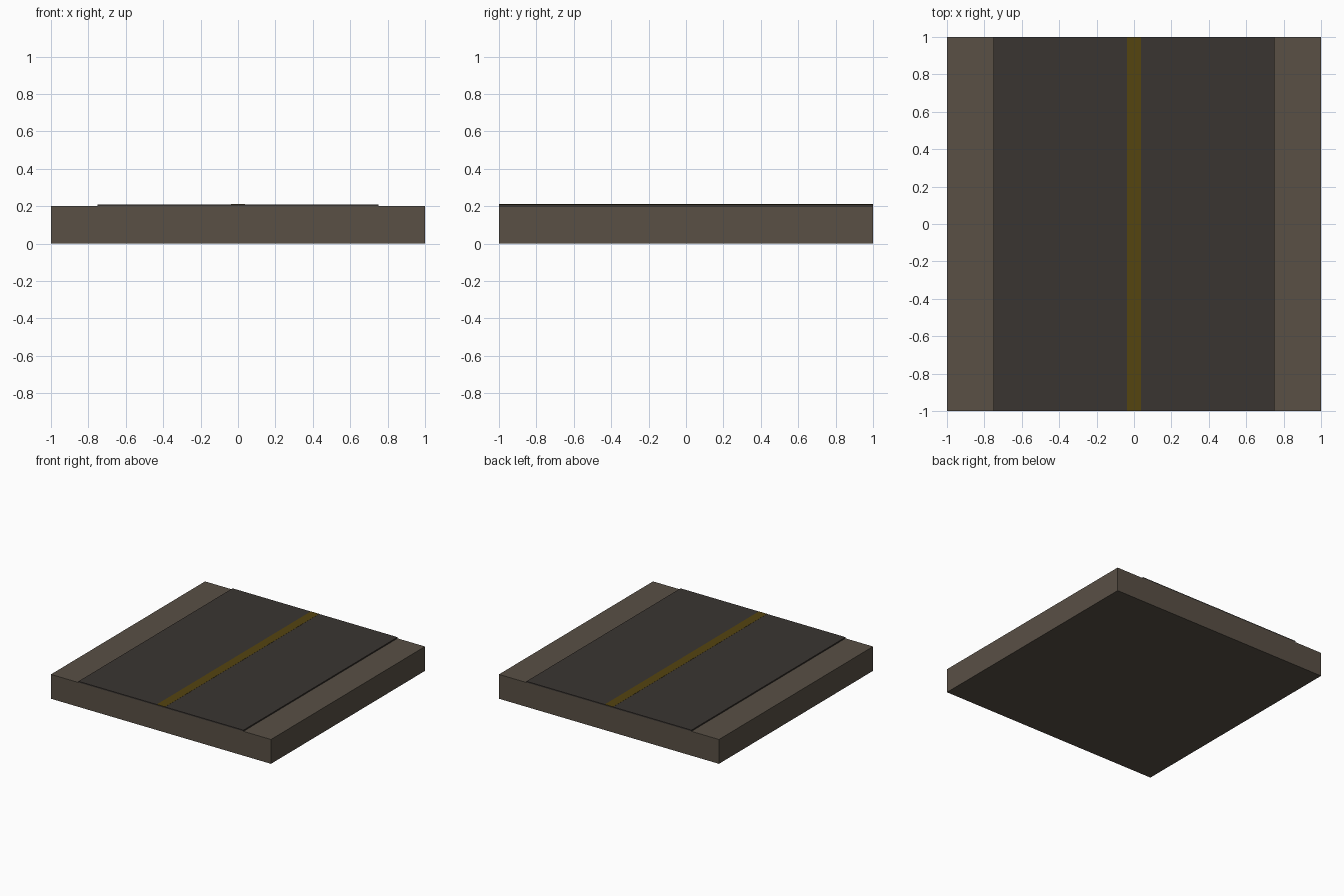
import bpy

if "Cube" in bpy.data.objects:
    bpy.data.objects.remove(bpy.data.objects["Cube"])


def slab(name, size_x, size_y, z0, z1, color):
    bpy.ops.mesh.primitive_cube_add(size=1, location=(0, 0, (z0 + z1) / 2))
    ob = bpy.context.object
    ob.name = name
    ob.scale = (size_x, size_y, z1 - z0)
    bpy.ops.object.transform_apply(location=False, rotation=False, scale=True)
    mat = bpy.data.materials.new(name + "_material")
    mat.diffuse_color = (*color, 1)
    mat.use_nodes = True
    mat.node_tree.nodes["Principled BSDF"].inputs["Base Color"].default_value = mat.diffuse_color
    ob.data.materials.append(mat)
    return ob


# Earth block under the road
slab("ground_base", 2.0, 2.0, 0.0, 0.2, (0.10, 0.08, 0.06))
# Thin asphalt layer running front to back
slab("road_surface", 1.5, 2.0, 0.2, 0.21, (0.042, 0.036, 0.031))
# Painted centre line
slab("centre_line", 0.075, 2.0, 0.21, 0.211, (0.09, 0.058, 0.005))
